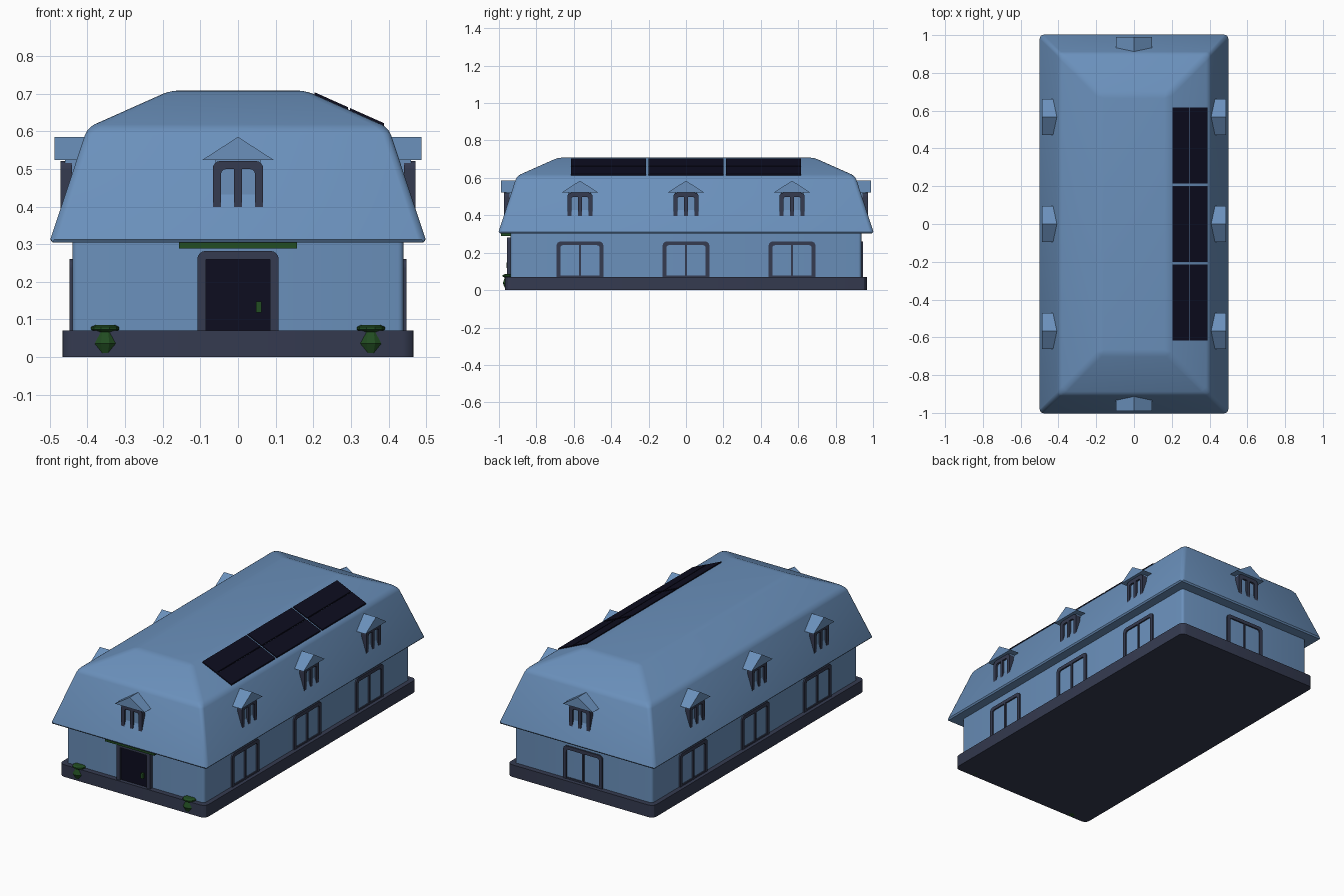
import bpy, bmesh, math
from mathutils import Matrix

if "Cube" in bpy.data.objects:
    bpy.data.objects.remove(bpy.data.objects["Cube"])


def colour(name, rgb):
    m = bpy.data.materials.new(name)
    m.diffuse_color = (*rgb, 1)
    m.use_nodes = True
    m.node_tree.nodes["Principled BSDF"].inputs["Base Color"].default_value = m.diffuse_color
    return m


BLUE = colour("house blue", (0.145, 0.28, 0.50))
SLATE = colour("dark slate", (0.035, 0.043, 0.080))
BLACK = colour("midnight black", (0.004, 0.004, 0.014))
GREEN = colour("leaf green", (0.016, 0.075, 0.016))


def finish(name, bm, mat, matrix=None, bevel=0.0, segments=2, limit=10):
    bmesh.ops.recalc_face_normals(bm, faces=bm.faces)
    me = bpy.data.meshes.new(name)
    bm.to_mesh(me)
    bm.free()
    me.materials.append(mat)
    ob = bpy.data.objects.new(name, me)
    bpy.context.collection.objects.link(ob)
    if matrix:
        ob.matrix_world = matrix
    if bevel:
        mod = ob.modifiers.new("bevel", 'BEVEL')
        mod.width, mod.segments = bevel, segments
        mod.limit_method, mod.angle_limit = 'ANGLE', math.radians(limit)
    return ob


def loft(name, rings, mat, **kw):
    """Stack closed rings of points into a capped solid."""
    bm = bmesh.new()
    vs = [[bm.verts.new(p) for p in r] for r in rings]
    n = len(rings[0])
    for a, b in zip(vs, vs[1:]):
        for i in range(n):
            j = (i + 1) % n
            bm.faces.new((a[i], a[j], b[j], b[i]))
    bm.faces.new(vs[0][::-1])
    bm.faces.new(vs[-1])
    return finish(name, bm, mat, **kw)


def rect(hx, hy, z):
    return [(-hx, -hy, z), (hx, -hy, z), (hx, hy, z), (-hx, hy, z)]


def box(name, x0, x1, y0, y1, z0, z1, mat, **kw):
    rings = [[(x0, y0, z), (x1, y0, z), (x1, y1, z), (x0, y1, z)] for z in (z0, z1)]
    return loft(name, rings, mat, **kw)


def slab(name, pts, front, depth, mat, matrix=None):
    """Extrude an (across, up) outline backwards from y = -front."""
    rings = [[(u, -front + d, z) for u, z in pts] for d in (0, depth)]
    return loft(name, rings, mat, matrix=matrix)


def arch(u0, u1, z0, z1, rl, rr):
    """Opening outline: up the left side, over rounded shoulders, down the right."""
    pts = [(u0, z0)]
    for cx, r, start in ((u0 + rl, rl, 180), (u1 - rr, rr, 90)):
        if r == 0:
            pts.append((cx, z1))
            continue
        for k in range(5):
            a = math.radians(start - 22.5 * k)
            pts.append((cx + r * math.cos(a), z1 - r + r * math.sin(a)))
    return pts + [(u1, z0)]


def frame(name, half, z0, z1, width, mullion, r, front, depth, matrix):
    """Open-footed frame around one opening, or two split by a mullion."""
    h, top = half - width, z1 - width
    pts = arch(-half, half, z0, z1, r, r)
    ri = r * 0.6
    if mullion:
        pts += arch(mullion, h, z0, top, 0, ri)[::-1]
        pts += arch(-h, -mullion, z0, top, ri, 0)[::-1]
    else:
        pts += arch(-h, h, z0, top, 0, 0)[::-1]
    return slab(name, pts, front, depth, SLATE, matrix)


# Plinth and walls
plinth = box("plinth", -0.467, 0.467, -0.967, 0.967, 0, 0.07, SLATE)
walls = box("walls", -0.44, 0.44, -0.937, 0.937, 0.06, 0.33, BLUE)
for ob, w in ((plinth, 0.03), (walls, 0.015)):
    bm = bmesh.new()
    bm.from_mesh(ob.data)
    up = [e for e in bm.edges if abs(e.verts[0].co.z - e.verts[1].co.z) > 0.01]
    bmesh.ops.bevel(bm, geom=up, offset=w, segments=3, profile=0.5, affect='EDGES')
    bm.to_mesh(ob.data)
    bm.free()

# Double-pitched hipped roof
roof = loft("mansard_roof", [rect(0.492, 0.995, 0.304), rect(0.499, 1.002, 0.312),
                             rect(0.400, 0.905, 0.61), rect(0.180, 0.685, 0.708)],
            BLUE)
bm = bmesh.new()
bm.from_mesh(roof.data)
upper = [e for e in bm.edges if max(v.co.z for v in e.verts) > 0.5]
bmesh.ops.bevel(bm, geom=upper, offset=0.02, segments=3, profile=0.5, affect='EDGES')
bm.to_mesh(roof.data)
bm.free()


def dormer(tag, m, d):
    slab("dormer_gable_" + tag, [(-0.096, 0.523), (0.096, 0.523), (0, 0.585)],
         d - 0.010, 0.11, BLUE, m)
    slab("dormer_body_" + tag, [(-0.06, 0.40), (0.06, 0.40), (0.06, 0.524), (-0.06, 0.524)],
         d - 0.037, 0.09, BLUE, m)
    frame("dormer_frame_" + tag, 0.067, 0.395, 0.521, 0.022, 0.01, 0.02,
          d - 0.026, 0.03, m)


def window(tag, m, d):
    frame("window_frame_" + tag, 0.125, 0.07, 0.26, 0.020, 0.005, 0.022,
          d + 0.008, 0.015, m)
    slab("window_sill_" + tag, [(-0.106, 0.068), (0.106, 0.068), (0.106, 0.078), (-0.106, 0.078)],
         d + 0.007, 0.012, SLATE, m)


# Side windows and dormers
for side, angle in (("right", 90), ("left", -90)):
    rot = Matrix.Rotation(math.radians(angle), 4, 'Z')
    for i, u in enumerate((-0.567, 0, 0.567)):
        m = rot @ Matrix.Translation((u, 0, 0))
        dormer(f"{side}_{i}", m, 0.497)
        window(f"{side}_{i}", m, 0.44)

# End dormers and back window
front, back = Matrix.Identity(4), Matrix.Rotation(math.pi, 4, 'Z')
dormer("front", front, 1.0)
dormer("back", back, 1.0)
window("back", back, 0.937)

# Entrance: door, surround, handle and canopy
frame("door_surround", 0.108, 0.07, 0.282, 0.023, 0, 0.022, 0.957, 0.025, front)
box("door", -0.086, 0.086, -0.946, -0.93, 0.07, 0.26, BLACK)
box("door_handle", 0.048, 0.063, -0.960, -0.944, 0.118, 0.147, GREEN)
box("door_canopy", -0.157, 0.157, -0.99, -0.93, 0.289, 0.306, GREEN)

# Planters set into the plinth corners
for tag, x in (("left", -0.353), ("right", 0.353)):
    rings = []
    for r, z in ((0.018, 0.0), (0.036, 0.036), (0.026, 0.066), (0.037, 0.073), (0.037, 0.080), (0.026, 0.085)):
        rings.append([(x + r * math.cos(k * math.pi / 5), -0.945 + r * math.sin(k * math.pi / 5), z)
                      for k in range(10)])
    loft("planter_" + tag, rings, GREEN)

# Solar panels laid along the right upper roof slope
slope = (0.61 - 0.708) / (0.400 - 0.180)
for i, yc in enumerate((-0.415, 0, 0.415)):
    for j, (x0, x1) in enumerate(((0.203, 0.2925), (0.2975, 0.388))):
        rings = []
        for lift in (-0.003, 0.006):
            z0, z1 = (0.708 + slope * (x - 0.180) + lift for x in (x0, x1))
            rings.append([(x0, yc - 0.201, z0), (x1, yc - 0.201, z1),
                          (x1, yc + 0.201, z1), (x0, yc + 0.201, z0)])
        loft(f"solar_panel_{i}_{j}", rings, BLACK)

# Smooth the rounded edges
bpy.ops.object.select_all(action='DESELECT')
for ob in (roof, walls, plinth):
    ob.select_set(True)
bpy.context.view_layer.objects.active = roof
bpy.ops.object.shade_smooth_by_angle(angle=math.radians(30))
